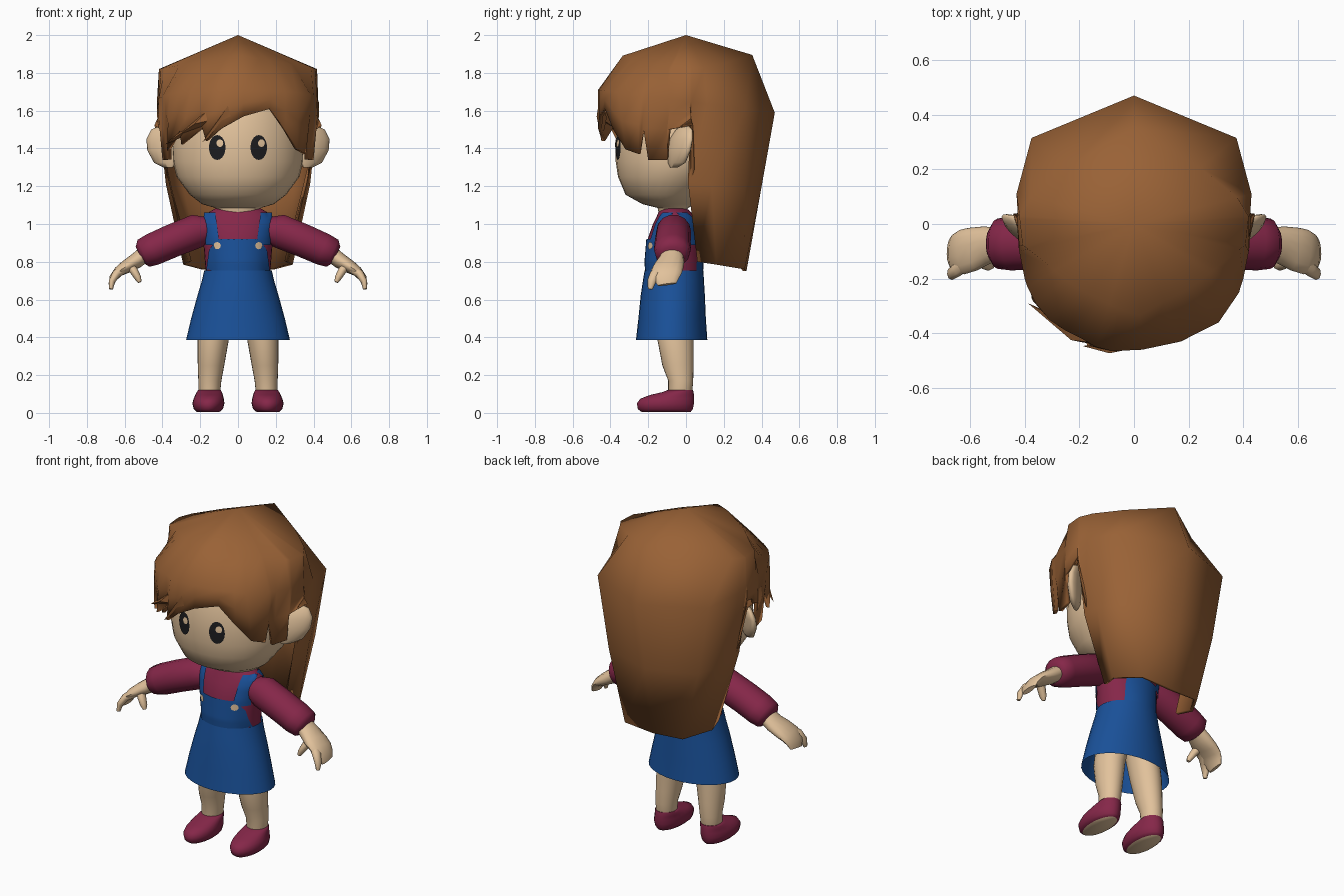
import bpy, bmesh, math
from mathutils import Vector

if "Cube" in bpy.data.objects:
    bpy.data.objects.remove(bpy.data.objects["Cube"])


def material(name, rgb):
    m = bpy.data.materials.new(name)
    m.diffuse_color = (*rgb, 1)
    m.use_nodes = True
    m.node_tree.nodes["Principled BSDF"].inputs["Base Color"].default_value = m.diffuse_color
    return m


BROWN = material("hair_brown", (0.32, 0.122, 0.037))
SKIN = material("skin", (0.76, 0.54, 0.33))
BLUE = material("dress_blue", (0.010, 0.082, 0.32))
RED = material("shirt_red", (0.235, 0.02, 0.066))
DARK = material("eye_dark", (0.012, 0.012, 0.014))


def build(name, verts, faces, mat, angle=60, recalc=True):
    me = bpy.data.meshes.new(name)
    me.from_pydata([tuple(v) for v in verts], [], faces)
    bm = bmesh.new()
    bm.from_mesh(me)
    if recalc:
        bmesh.ops.recalc_face_normals(bm, faces=bm.faces)
    for f in bm.faces:
        f.smooth = True
    bm.to_mesh(me)
    bm.free()
    me.set_sharp_from_angle(angle=math.radians(angle))
    me.materials.append(mat)
    ob = bpy.data.objects.new(name, me)
    bpy.context.collection.objects.link(ob)
    return ob


def skin_rings(name, rings, mat, caps=(True, True), angle=60):
    """Bridge a list of equal vertex rings."""
    n = len(rings[0])
    verts = [v for r in rings for v in r]
    faces = [(k * n + i, k * n + (i + 1) % n, (k + 1) * n + (i + 1) % n, (k + 1) * n + i)
             for k in range(len(rings) - 1) for i in range(n)]
    if caps[0]:
        faces.append(tuple(range(n))[::-1])
    if caps[1]:
        faces.append(tuple((len(rings) - 1) * n + i for i in range(n)))
    return build(name, verts, faces, mat, angle)


def loft(name, prof, mat, n=24, caps=(True, True), angle=60):
    """Horizontal ellipses: (z, x centre, half width, front y, back y)."""
    rings = []
    for z, ox, rx, yf, yb in prof:
        rings.append([(ox + rx * math.cos(a), (yf + yb) / 2 + (yb - yf) / 2 * math.sin(a), z)
                      for a in (2 * math.pi * i / n for i in range(n))])
    return skin_rings(name, rings, mat, caps, angle)


def tube(name, pts, mat, side, n=14):
    """Elliptic tube through (x, y, z, half depth, half thickness), on one side."""
    rings = []
    for i, p in enumerate(pts):
        a, b = pts[max(i - 1, 0)], pts[min(i + 1, len(pts) - 1)]
        t = (Vector(b[:3]) - Vector(a[:3])).normalized()
        v = t.cross(Vector((0, 1, 0))).normalized()
        u = v.cross(t)
        ring = []
        for k in range(n):
            w = 2 * math.pi * k / n
            q = Vector(p[:3]) + u * p[3] * math.cos(w) + v * p[4] * math.sin(w)
            ring.append((q.x * side, q.y, q.z))
        rings.append(ring)
    return skin_rings(name, rings, mat)


def surface_y(prof, x, z, s):
    """y of a lofted body at x, z; s = -1 front, 1 back."""
    for a, b in zip(prof, prof[1:]):
        if a[0] <= z <= b[0]:
            break
    t = min(max((z - a[0]) / (b[0] - a[0]), 0), 1)
    rx, yf, yb = (a[i] + (b[i] - a[i]) * t for i in (2, 3, 4))
    return (yf + yb) / 2 + s * ((yb - yf) / 2 * math.sqrt(max(0, 1 - (x / rx) ** 2)))


def panel(name, prof, low, high, mat, s, off=0.007, nx=10, nz=10):
    """Cloth plate on a body, from (z, x0, x1) to (z, x0, x1)."""
    verts, faces = [], []
    for j in range(nz + 1):
        z, x0, x1 = (p + (q - p) * j / nz for p, q in zip(low, high))
        for i in range(nx + 1):
            x = x0 + (x1 - x0) * i / nx
            verts.append((x, surface_y(prof, x, z, s) + s * off, z))
    w = nx + 1
    for j in range(nz):
        for i in range(nx):
            f = (j * w + i, j * w + i + 1, (j + 1) * w + i + 1, (j + 1) * w + i)
            faces.append(f if s < 0 else f[::-1])
    return build(name, verts, faces, mat, recalc=False)


def disc(name, prof, cx, cz, rx, rz, mat, off):
    """Oval plate lying on the front of a body."""
    n, verts, faces = 20, [], []
    for r in (0, 0.5, 1):
        for i in range(n if r else 1):
            a = 2 * math.pi * i / n
            x, z = cx + r * rx * math.cos(a), cz + r * rz * math.sin(a)
            verts.append((x, surface_y(prof, x, z, -1) - off, z))
    for i in range(n):
        j = (i + 1) % n
        faces += [(0, 1 + i, 1 + j), (1 + i, 1 + n + i, 1 + n + j, 1 + j)]
    return build(name, verts, faces, mat, recalc=False)


# Head with neck
HEAD = [(1.03, 0, .1, -.14, 0), (1.085, 0, .12, -.15, .01), (1.105, 0, .19, -.23, .05),
        (1.155, 0, .255, -.32, .1), (1.25, 0, .325, -.36, .2), (1.33, 0, .345, -.372, .25),
        (1.42, 0, .35, -.375, .27), (1.55, 0, .34, -.36, .3), (1.7, 0, .27, -.3, .25), (1.8, 0, .12, -.15, .12)]
loft("head", HEAD, SKIN, n=32)

# Shirt body
TORSO = [(.68, 0, .168, -.205, .083), (.8, 0, .175, -.213, .085), (.92, 0, .185, -.203, .08),
         (1.0, 0, .2, -.175, .065), (1.04, 0, .185, -.155, .045), (1.065, 0, .15, -.145, .025),
         (1.085, 0, .115, -.135, 0)]
loft("shirt", TORSO, RED, n=32)

# Dress: open skirt, bibs, straps
loft("skirt", [(.385, 0, .275, -.265, .113), (.5, 0, .248, -.252, .105), (.62, 0, .215, -.24, .1),
               (.7, 0, .191, -.228, .095), (.755, 0, .179, -.219, .092)], BLUE, n=32, caps=(False, False))
for s, label, w in ((-1, "front", (.171, .154, .115)), (1, "back", (.115, .11, .1))):
    panel(label + "_bib", TORSO, (.735, -w[0], w[0]), (.86, -w[1], w[1]), BLUE, s)
    panel(label + "_bib_top", TORSO, (.86, -w[1], w[1]), (.92, -w[2], w[2]), BLUE, s)
    for m in (-1, 1):
        ends = sorted((m * .098, m * .172)), sorted((m * .12, m * .18))
        panel(label + "_strap", TORSO, (.89, *ends[0]), (1.06, *ends[1]), BLUE, s, 0.009)

for m in (-1, 1):
    # Face and buttons
    disc("eye", HEAD, m * .11, 1.405, .044, .066, DARK, .005)
    disc("eye_glint", HEAD, m * .11 + .014, 1.428, .018, .02, SKIN, .009)
    disc("button", TORSO, m * .11, .885, .019, .019, SKIN, .014)
    # Ears: thin ovals swept backwards
    ear = loft("ear", [(z, m * x, r, c - t, c + t) for z, x, r, c, t in
                       [(1.3, .37, .025, -.045, .015), (1.325, .385, .06, -.04, .03), (1.39, .4, .08, -.035, .038),
                        (1.45, .4, .085, -.025, .035), (1.5, .4, .06, -.01, .025), (1.52, .395, .02, 0, .012)]],
               SKIN, n=16)
    for v in ear.data.vertices:
        v.co.y += (abs(v.co.x) - .4) * .6

    # Arms and hands
    tube("sleeve", [(.13, -.06, .975, .06, .06), (.22, -.065, .962, .092, .092), (.35, -.07, .91, .095, .09),
                    (.45, -.072, .866, .098, .088), (.5, -.072, .845, .092, .08), (.52, -.072, .835, .06, .05)],
         RED, m)
    tube("palm", [(.48, -.07, .85, .055, .045), (.54, -.078, .805, .07, .042), (.59, -.092, .775, .08, .036),
                  (.63, -.103, .75, .082, .028), (.66, -.105, .715, .07, .022), (.672, -.1, .68, .05, .014)],
         SKIN, m)
    tube("index_finger", [(.6, -.13, .765, .03, .025), (.645, -.165, .735, .028, .022),
                          (.668, -.182, .695, .024, .017), (.672, -.19, .655, .012, .01)], SKIN, m, 8)
    tube("thumb", [(.575, -.12, .785, .028, .025), (.55, -.14, .75, .026, .022),
                   (.53, -.15, .715, .022, .018), (.52, -.155, .692, .01, .01)], SKIN, m, 8)

    # Legs and shoes with pale soles
    loft("leg", [(z, m * x, r, a, b) for z, x, r, a, b in
                 [(.06, .152, .045, -.08, .02), (.12, .151, .058, -.094, .034), (.17, .149, .061, -.094, .038),
                  (.25, .143, .07, -.125, .04), (.38, .132, .082, -.15, .04), (.55, .1, .088, -.16, .045)]],
         SKIN, n=24)
    shoe = loft("shoe", [(z, m * x, r, a, b) for z, x, r, a, b in
                         [(.005, .158, .06, -.235, .025), (.02, .157, .077, -.255, .036),
                          (.05, .157, .085, -.26, .042), (.075, .155, .08, -.242, .043),
                          (.095, .153, .073, -.19, .042), (.11, .152, .067, -.125, .04),
                          (.121, .151, .06, -.097, .037)]], RED, n=24)
    shoe.data.materials.append(SKIN)
    for f in shoe.data.polygons:
        if f.normal.z < -.9:
            f.material_index = 1

# Hair: columns of (outline x, y, hem x, y, z) from the back round the right to the front
SIDE = [(.375, .315, .195, .31, .76), (.43, .11, .29, .16, .785), (.425, .03, .265, .06, .80),
        (.425, .02, .425, .03, 1.53), (.42, -.08, .415, -.1, 1.5), (.42, -.1, .40, -.1, 1.34),
        (.40, -.2, .372, -.2, 1.34), (.39, -.23, .37, -.225, 1.5)]
FRINGE = [(.385, -.25, .36, -.25, 1.37), (.31, -.36, .315, -.32, 1.395), (.25, -.39, .25, -.385, 1.5),
          (.17, -.43, .17, -.43, 1.61), (.03, -.46, .03, -.46, 1.57), (-.08, -.465, -.09, -.465, 1.505),
          (-.14, -.45, -.17, -.445, 1.44), (-.19, -.42, -.19, -.40, 1.51), (-.25, -.39, -.3, -.355, 1.42),
          (-.31, -.35, -.31, -.33, 1.5), (-.36, -.29, -.375, -.27, 1.39)]
cols = [(0, .47, 0, .32, .75)] + SIDE + FRINGE + [(-a, b, -c, d, e) for a, b, c, d, e in SIDE[::-1]]
rows = [[], [], [], []]
for ox, oy, hx, hy, hz in cols:
    # Crown edge is a softened diamond, highest at front and back
    soft = 1.02 + .12 * math.sin(2 * math.atan2(oy, ox)) ** 2
    f = min(.985, soft / (abs(ox) / .42 + max(abs(oy) - .06, 0) / .3))
    z2 = 1.65 - .13 * oy
    bulge = 1.06 if hz < 1 else 1.01
    rows[0].append((ox * f, oy * f, 1.895 - .075 * abs(ox * f) / .42))
    rows[1].append((ox, oy, z2))
    rows[2].append(((ox + hx) / 2 * bulge, (oy + hy) / 2 - (.035 if hz == .8 else 0), (z2 + hz) / 2))
    rows[3].append((hx, hy, hz))
n = len(cols)
verts = [(0, 0, 2)] + [v for r in rows for v in r]
faces = [(0, 1 + i, 1 + (i + 1) % n) for i in range(n)]
faces += [(1 + k * n + i, 1 + (k + 1) * n + i, 1 + (k + 1) * n + (i + 1) % n, 1 + k * n + (i + 1) % n)
          for k in range(3) for i in range(n)]
hair = build("hair", verts, faces, BROWN, 75)
thick = hair.modifiers.new("thickness", 'SOLIDIFY')
thick.thickness = 0.02
thick.offset = -1

# Swept fringe locks: root top, root bottom, ridge, inner, tip
for root, low, ridge, inner, tip in (
        ((.0, -.45, 1.71), (.0, -.455, 1.57), (-.09, -.473, 1.57), (-.06, -.42, 1.56), (-.187, -.447, 1.435)),
        ((-.1, -.44, 1.66), (-.1, -.45, 1.56), (-.23, -.425, 1.53), (-.18, -.38, 1.51), (-.388, -.29, 1.42))):
    build("fringe_lock", [root, low, ridge, inner, tip],
          [(0, 2, 1), (0, 1, 3), (0, 4, 2), (1, 2, 4), (0, 3, 4), (1, 4, 3)], BROWN, 40)
